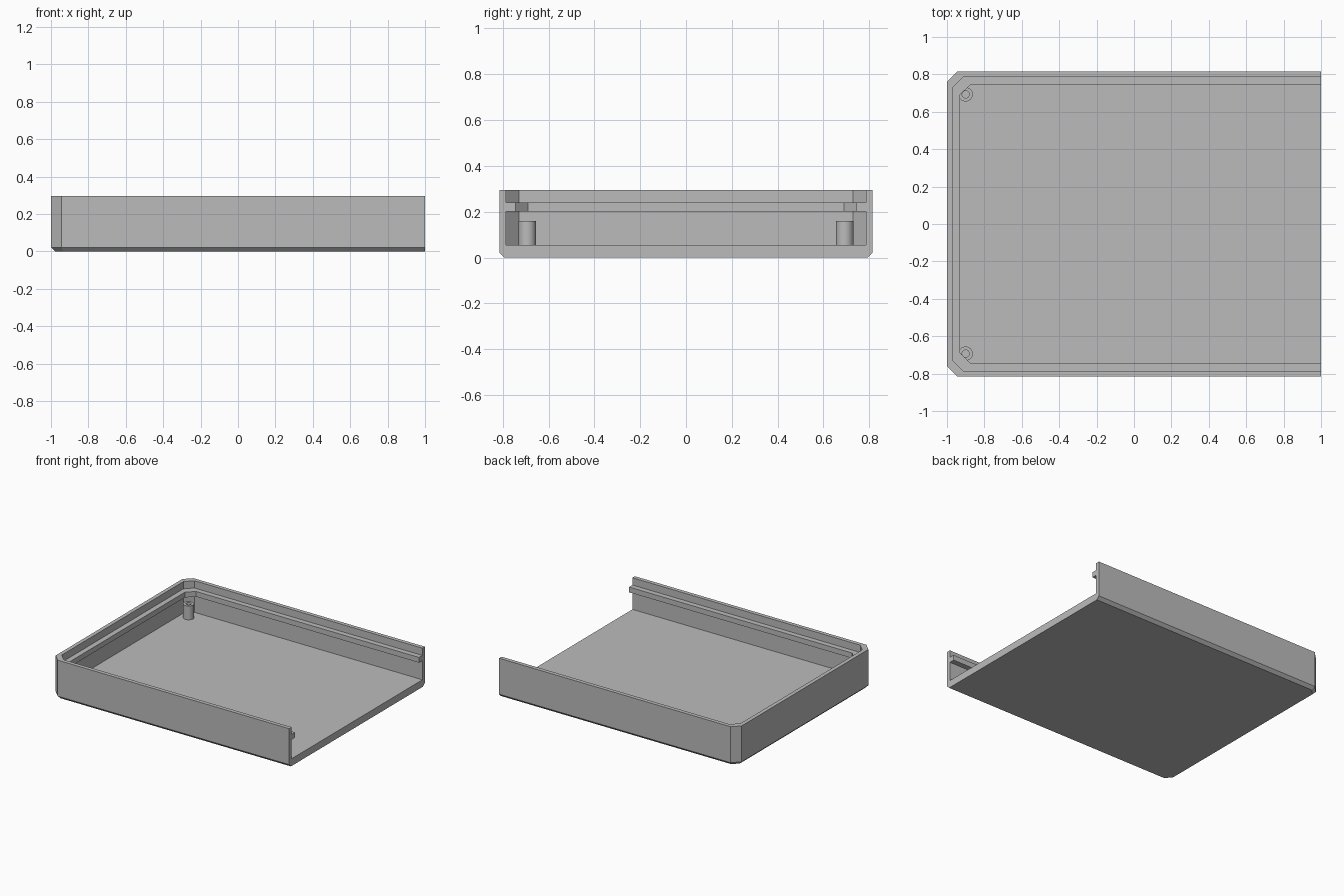
import bpy
import bmesh
from math import cos, sin, tau

if "Cube" in bpy.data.objects:
    bpy.data.objects.remove(bpy.data.objects["Cube"], do_unlink=True)

# Single plain grey plastic
grey = bpy.data.materials.new("grey plastic")
grey.use_nodes = True
color = (0.5, 0.5, 0.5, 1)
grey.diffuse_color = color
grey.node_tree.nodes["Principled BSDF"].inputs["Base Color"].default_value = color

OPEN_X, HALF_WIDTH = 1.0, 0.815


def finish(bm, name):
    bmesh.ops.recalc_face_normals(bm, faces=bm.faces)
    mesh = bpy.data.meshes.new(name)
    bm.to_mesh(mesh)
    bm.free()
    mesh.materials.append(grey)
    obj = bpy.data.objects.new(name, mesh)
    bpy.context.collection.objects.link(obj)
    return obj


def u_path(bm, inset, chamfer, z):
    """U-shaped plan with two chamfered corners, open towards +x."""
    back, half = -OPEN_X + inset, HALF_WIDTH - inset
    side = [(OPEN_X, half), (back + chamfer, half), (back, half - chamfer)]
    plan = side + [(x, -y) for x, y in reversed(side)]
    return [bm.verts.new((x, y, z)) for x, y in plan]


def tray_shell():
    # Wall section from the underside, over the rim, past the ledge to the floor:
    # inset, corner chamfer, height
    section = [
        (0.022, 0.043, 0), (0, 0.055, 0.022), (0, 0.055, 0.295),
        (0.03, 0.055, 0.295), (0.03, 0.055, 0.24), (0.07, 0.055, 0.24),
        (0.07, 0.055, 0.2), (0.03, 0.055, 0.2), (0.03, 0.055, 0.055),
    ]
    bm = bmesh.new()
    paths = [u_path(bm, *row) for row in section]
    for a, b in zip(paths, paths[1:]):
        for i in range(len(a) - 1):
            bm.faces.new((a[i], a[i + 1], b[i + 1], b[i]))
    bm.faces.new(paths[0])       # underside
    bm.faces.new(paths[-1])      # floor
    # Cut end of the floor and both walls
    bm.faces.new([p[0] for p in paths] + [p[-1] for p in reversed(paths)])
    return finish(bm, "tray_shell")


def screw_post(name, x, y, sides=32):
    # Hollow post: outer wall, rim, bore
    section = [(0.038, 0.055), (0.038, 0.16), (0.019, 0.16), (0.019, 0.06)]
    bm = bmesh.new()
    rings = [[bm.verts.new((x + r * cos(tau * i / sides), y + r * sin(tau * i / sides), z))
              for i in range(sides)] for r, z in section]
    for a, b in zip(rings, rings[1:]):
        for i in range(sides):
            j = (i + 1) % sides
            bm.faces.new((a[i], a[j], b[j], b[i]))
    bm.faces.new(rings[0])
    bm.faces.new(rings[-1])
    obj = finish(bm, name)
    bpy.ops.object.select_all(action="DESELECT")
    obj.select_set(True)
    bpy.context.view_layer.objects.active = obj
    bpy.ops.object.shade_smooth_by_angle()


tray_shell()
for label, sign in (("front", -1), ("back", 1)):
    screw_post(label + "_screw_post", -0.9, sign * 0.693)
